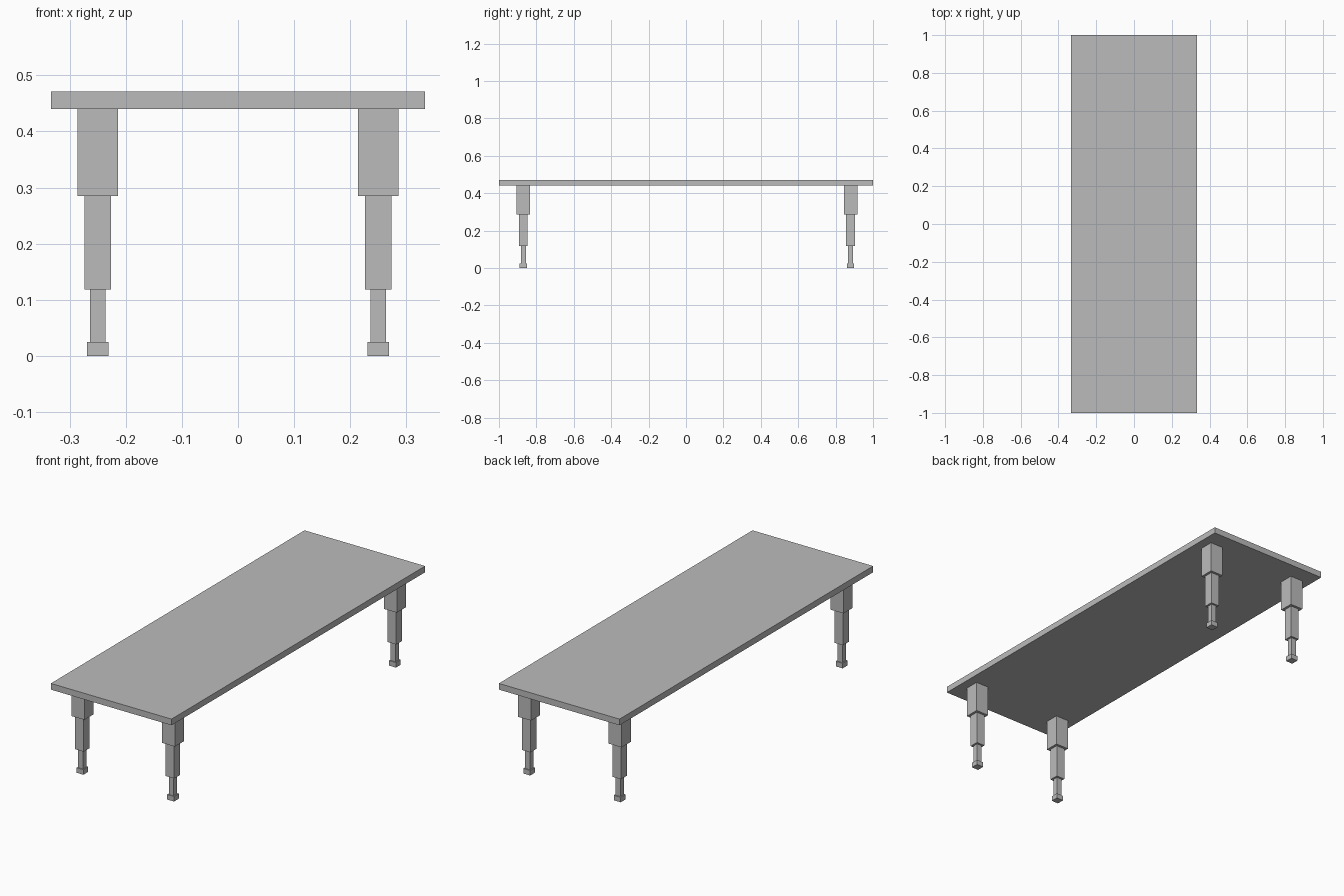
import bpy

cube = bpy.data.objects.get("Cube")
if cube:
    bpy.data.objects.remove(cube, do_unlink=True)

grey = bpy.data.materials.new("plain_grey")
grey.use_nodes = True
colour = (0.5, 0.5, 0.5, 1)
grey.diffuse_color = colour
grey.node_tree.nodes["Principled BSDF"].inputs["Base Color"].default_value = colour


def box(name, x, y, width, depth, bottom, top):
    bpy.ops.mesh.primitive_cube_add(size=1, location=(x, y, (bottom + top) / 2))
    part = bpy.context.object
    part.name = name
    part.scale = (width, depth, top - bottom)
    bpy.ops.object.transform_apply(location=False, rotation=False, scale=True)
    part.data.materials.append(grey)


# Table top
box("table_top", 0, 0, 0.666, 2, 0.44, 0.471)

# Stepped square legs: section name, width, bottom, top
SECTIONS = [
    ("foot", 0.038, 0, 0.025),
    ("lower_leg", 0.027, 0.025, 0.118),
    ("middle_leg", 0.047, 0.118, 0.285),
    ("upper_leg", 0.072, 0.285, 0.44),
]
for end, y in (("front", -0.87), ("back", 0.88)):
    for side, x in (("left", 0.25), ("right", -0.25)):
        for section, width, bottom, top in SECTIONS:
            box(f"{end}_{side}_{section}", x, y, width, width, bottom, top)
